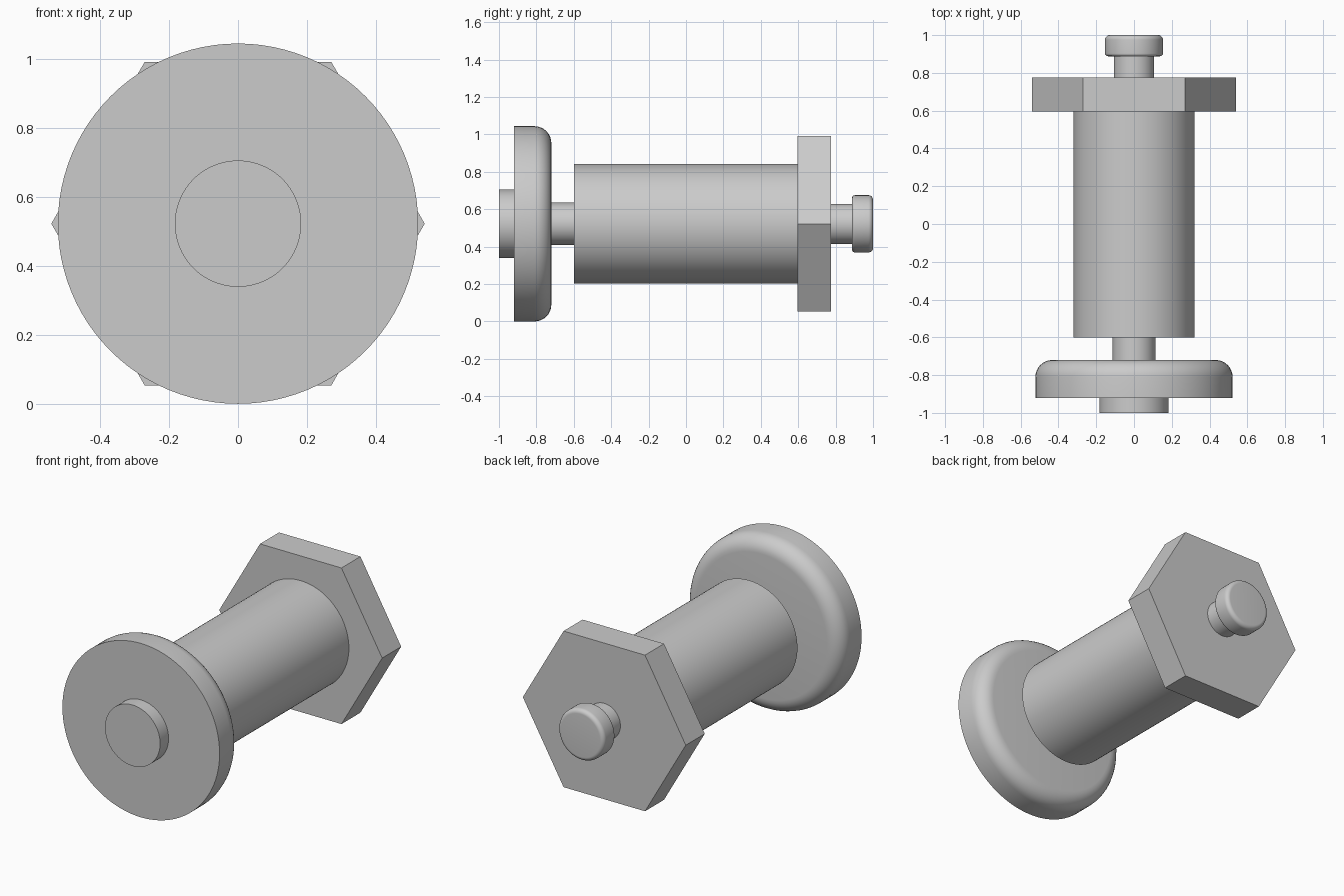
import bpy, bmesh, math

CENTRE_Z = 0.522

if "Cube" in bpy.data.objects:
    bpy.data.objects.remove(bpy.data.objects["Cube"], do_unlink=True)

grey = bpy.data.materials.new("plain grey")
grey.use_nodes = True
grey.diffuse_color = (0.6, 0.6, 0.6, 1)
grey.node_tree.nodes["Principled BSDF"].inputs["Base Color"].default_value = (0.6, 0.6, 0.6, 1)


def fillet(radius, y, size, start, steps=8):
    """Rounded outer corner; start is the angle of its first point in degrees."""
    cy = y - size if start == 0 else y + size
    angles = [math.radians(start + 90 * i / steps) for i in range(steps + 1)]
    return [(radius - size + size * math.cos(a), cy + size * math.sin(a)) for a in angles]


def turned(name, profile, sides=96):
    """Solid of revolution about the y axis from (radius, y) points, front to back."""
    bm = bmesh.new()
    rings = []
    for r, y in profile:
        rings.append([bm.verts.new((r * math.cos(2 * math.pi * i / sides), y,
                                    r * math.sin(2 * math.pi * i / sides)))
                      for i in range(sides)])
    for a, b in zip(rings, rings[1:]):
        for i in range(sides):
            j = (i + 1) % sides
            bm.faces.new((a[i], a[j], b[j], b[i]))
    bm.faces.new(rings[0])
    bm.faces.new(rings[-1])
    bmesh.ops.recalc_face_normals(bm, faces=bm.faces)
    mesh = bpy.data.meshes.new(name)
    bm.to_mesh(mesh)
    bm.free()
    mesh.materials.append(grey)
    obj = bpy.data.objects.new(name, mesh)
    obj.location.z = CENTRE_Z
    bpy.context.collection.objects.link(obj)
    bpy.ops.object.select_all(action='DESELECT')
    obj.select_set(True)
    bpy.context.view_layer.objects.active = obj
    bpy.ops.object.shade_smooth_by_angle(angle=math.radians(30))
    return obj


# Front boss and round flange with a rounded back rim
turned("front_boss", [(0.183, -1.0), (0.183, -0.92)])
turned("front_flange", [(0.522, -0.92)] + fillet(0.522, -0.72, 0.09, 0))

# Shaft and main barrel
turned("front_neck", [(0.113, -0.72), (0.113, -0.6)])
turned("barrel", [(0.32, -0.6), (0.32, 0.595)])

# Hexagonal nut with corners to the left and right
turned("hex_nut", [(0.541, 0.595), (0.541, 0.775)], sides=6)

# Rear neck and button with softened rims
turned("rear_neck", [(0.107, 0.775), (0.107, 0.89)])
turned("rear_button", fillet(0.153, 0.888, 0.015, -90) + fillet(0.153, 1.0, 0.025, 0))
